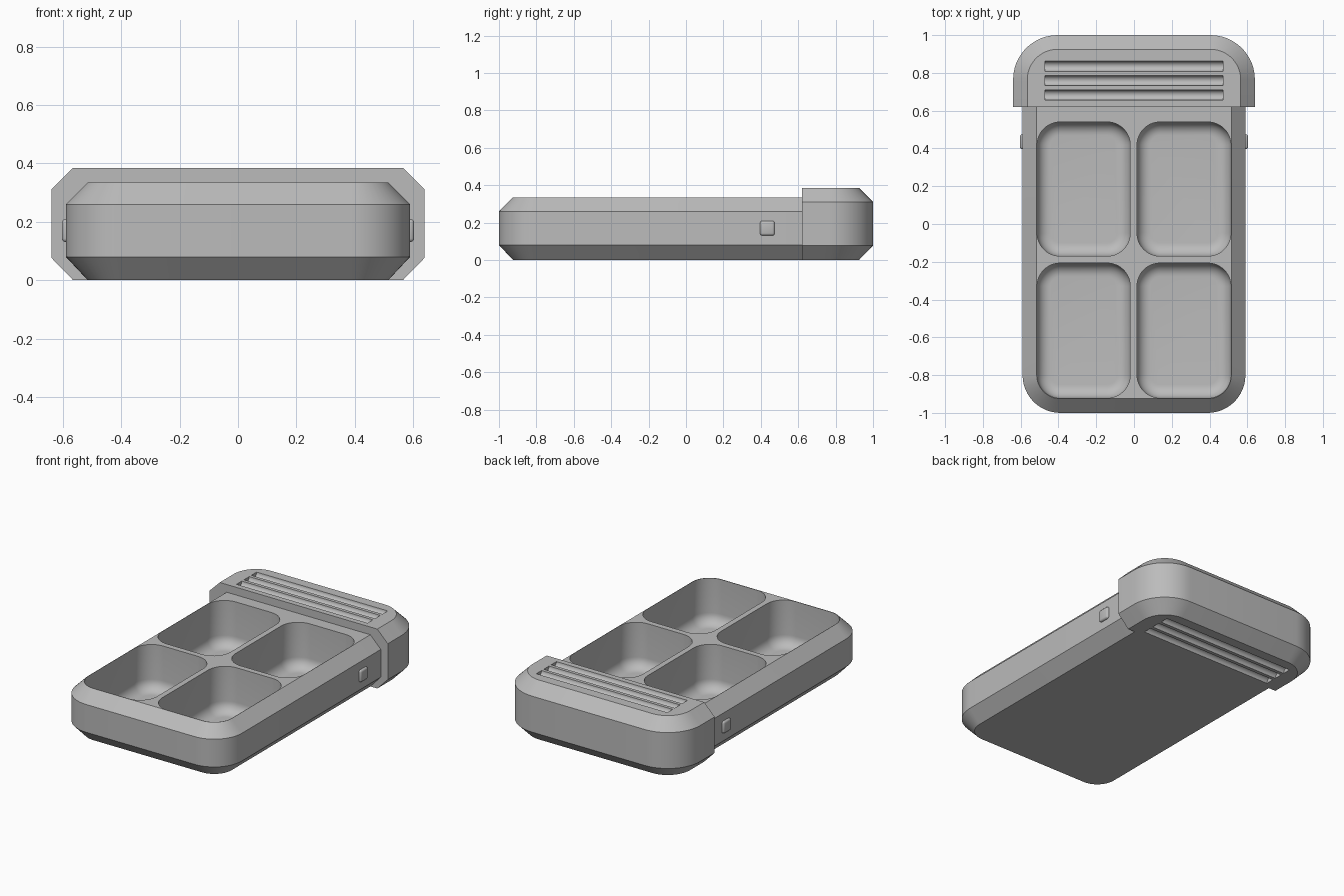
import bpy, bmesh, math
from mathutils import Matrix

cube = bpy.data.objects.get("Cube")
if cube:
    bpy.data.objects.remove(cube, do_unlink=True)

grey = bpy.data.materials.new("plain grey")
grey.use_nodes = True
grey.diffuse_color = (0.5, 0.5, 0.5, 1)
grey.node_tree.nodes["Principled BSDF"].inputs["Base Color"].default_value = (0.5, 0.5, 0.5, 1)


def add_object(name, bm):
    bmesh.ops.recalc_face_normals(bm, faces=bm.faces)
    mesh = bpy.data.meshes.new(name)
    bm.to_mesh(mesh)
    bm.free()
    mesh.materials.append(grey)
    obj = bpy.data.objects.new(name, mesh)
    bpy.context.collection.objects.link(obj)
    return obj


def ring(x0, x1, y0, y1, r_front, r_back, z, steps=12):
    """Rounded rectangle; a zero radius gives a square corner."""
    points = []
    corners = [(x1, y1, -1, -1, r_back), (x0, y1, 1, -1, r_back),
               (x0, y0, 1, 1, r_front), (x1, y0, -1, 1, r_front)]
    for i, (x, y, sx, sy, r) in enumerate(corners):
        for k in range(steps + 1 if r else 1):
            a = math.pi / 2 * (i + k / steps)
            dx, dy = (math.cos(a), math.sin(a)) if r else (0, 0)
            points.append((x + sx * r + r * dx, y + sy * r + r * dy, z))
    return points


def loft(name, rings):
    bm = bmesh.new()
    loops = [[bm.verts.new(p) for p in points] for points in rings]
    for low, high in zip(loops, loops[1:]):
        for i in range(len(low)):
            j = (i + 1) % len(low)
            bm.faces.new((low[i], low[j], high[j], high[i]))
    bm.faces.new(loops[0])
    bm.faces.new(loops[-1])
    return add_object(name, bm)


def cut(target, cutters):
    for cutter in cutters:
        cutter.hide_render = True
        mod = target.modifiers.new("cut", "BOOLEAN")
        mod.operation = "DIFFERENCE"
        mod.solver = "EXACT"
        mod.object = cutter
        bpy.context.view_layer.objects.active = target
        bpy.ops.object.modifier_apply(modifier=mod.name)
        bpy.data.objects.remove(cutter, do_unlink=True)


def smooth(obj):
    bpy.ops.object.select_all(action="DESELECT")
    obj.select_set(True)
    bpy.context.view_layer.objects.active = obj
    bpy.ops.object.shade_smooth_by_angle(angle=math.radians(30))


seam = 0.62
bevel = 0.075

# Tray body with chamfered top and bottom rims
tray = loft("tray_body", [
    ring(-0.59 + i, 0.59 - i, -1 + i, seam, 0.2 - i, 0, z)
    for i, z in ((bevel, 0), (0, 0.08), (0, 0.26), (bevel, 0.335))])

# Four compartments with rounded corners and a filleted floor
floor, fillet = 0.04, 0.07
pockets = []
for x0, x1 in ((-0.513, -0.02), (0.016, 0.513)):
    for y0, y1 in ((-0.921, -0.207), (-0.17, 0.54)):
        rings = []
        for k in range(9):
            a = math.pi / 2 * k / 8
            i = fillet * (1 - math.sin(a))
            z = floor + fillet * (1 - math.cos(a))
            rings.append(ring(x0 + i, x1 - i, y0 + i, y1 - i, 0.122 - i, 0.122 - i, z))
        rings.append(ring(x0, x1, y0, y1, 0.122, 0.122, 0.4))
        pockets.append(loft("pocket_cutter", rings))
cut(tray, pockets)
smooth(tray)

# Wider end cap, square at the seam and rounded at the back
cap = loft("end_cap", [
    ring(-0.64 + i, 0.64 - i, seam, 1 - i, 0, 0.235 - i, z)
    for i, z in ((bevel, 0), (0, 0.077), (0, 0.31), (bevel, 0.385))])

# Three half-round grip grooves on the top and the underside
grooves = []
for z in (0, 0.385):
    for y in (0.683, 0.759, 0.835):
        bm = bmesh.new()
        bmesh.ops.create_cone(
            bm, cap_ends=True, segments=24, radius1=0.027, radius2=0.027, depth=0.94,
            matrix=Matrix.Translation((0, y, z)) @ Matrix.Rotation(math.pi / 2, 4, "Y"))
        grooves.append(add_object("groove_cutter", bm))
cut(cap, grooves)
smooth(cap)

# Small rounded catches on both sides
for name, side in (("left_catch", 1), ("right_catch", -1)):
    bm = bmesh.new()
    bmesh.ops.create_cube(bm, size=1)
    bmesh.ops.scale(bm, vec=(0.05, 0.078, 0.078), verts=bm.verts)
    bmesh.ops.bevel(bm, geom=bm.edges[:], offset=0.012, segments=3, profile=0.5,
                    affect="EDGES")
    bmesh.ops.translate(bm, vec=(side * 0.579, 0.435, 0.17), verts=bm.verts)
    smooth(add_object(name, bm))
